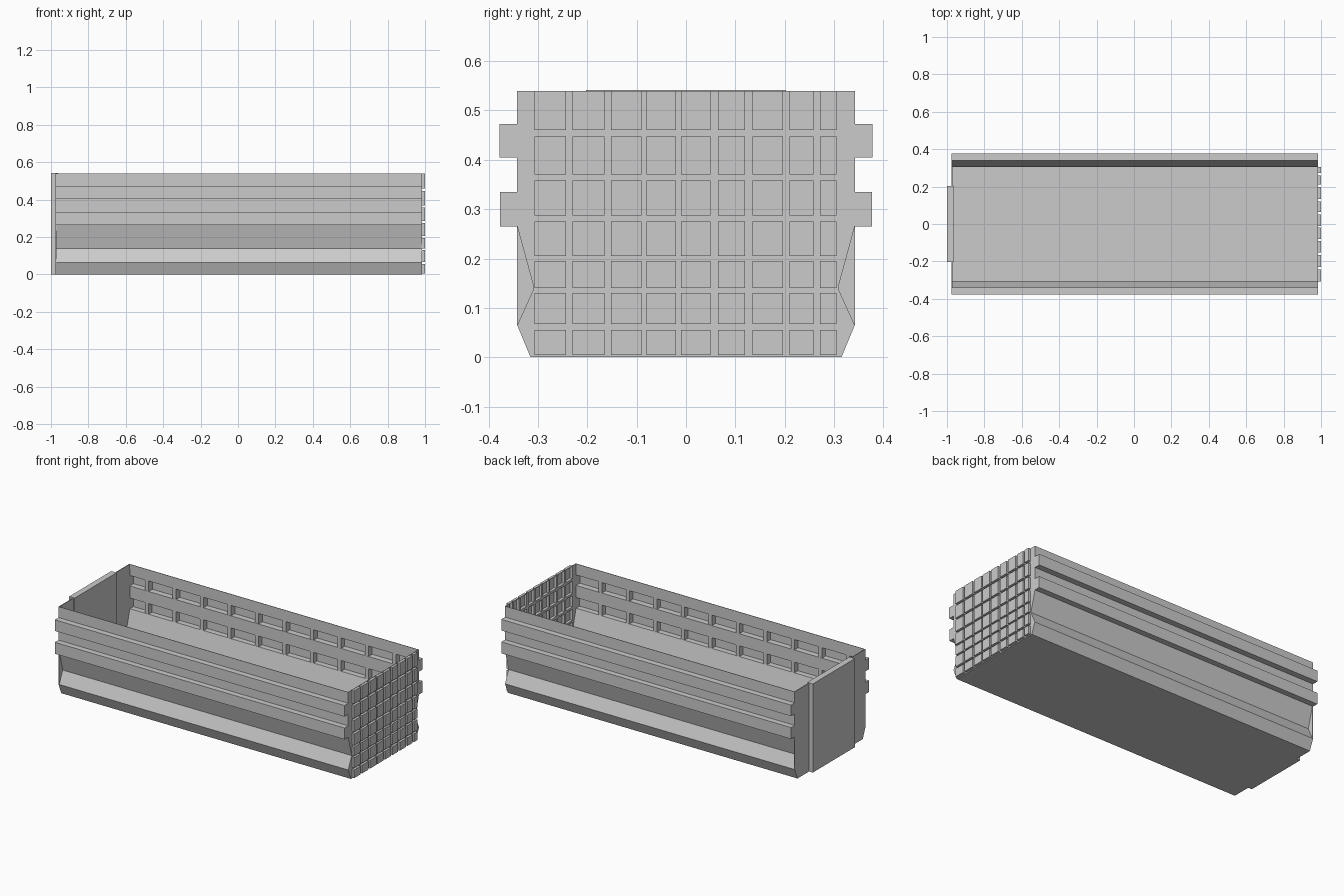
import bpy, bmesh
from mathutils import Vector

old = bpy.data.objects.get("Cube")
if old:
    bpy.data.objects.remove(old, do_unlink=True)

# One painted-steel colour
steel = bpy.data.materials.new("grey_steel")
steel.use_nodes = True
GREY = (0.6, 0.6, 0.6, 1)
steel.diffuse_color = GREY
steel.node_tree.nodes["Principled BSDF"].inputs["Base Color"].default_value = GREY

SHEET = 0.003
BACK, FRONT = -0.975, 0.985     # ends of the tub along x
TOP = 0.54

# Half section of the pressed side wall, bottom to top (y, z)
WALL = [(0.315, 0), (0.342, 0.065), (0.308, 0.14), (0.342, 0.265),
        (0.377, 0.265), (0.377, 0.335), (0.342, 0.335), (0.342, 0.405),
        (0.378, 0.405), (0.378, 0.473), (0.342, 0.473), (0.342, TOP)]


def finish(name, bm, thickness=0):
    mesh = bpy.data.meshes.new(name)
    bm.to_mesh(mesh)
    bm.free()
    mesh.materials.append(steel)
    obj = bpy.data.objects.new(name, mesh)
    bpy.context.collection.objects.link(obj)
    if thickness:
        mod = obj.modifiers.new("sheet", 'SOLIDIFY')
        mod.thickness = thickness
        mod.offset = -1
    return obj


def add_box(bm, lo, hi):
    lo, hi = Vector(lo), Vector(hi)
    verts = bmesh.ops.create_cube(bm, size=1)["verts"]
    for v in verts:
        v.co = (lo + hi) / 2 + Vector(a * b for a, b in zip(v.co, hi - lo))


def end_plate(name, outline, x0, x1):
    """Flat plate cut to a (y, z) outline, mirrored to both sides."""
    bm = bmesh.new()
    for side in (1, -1):
        face = bm.faces.new([bm.verts.new((x0, side * y, z)) for y, z in outline])
        moved = bmesh.ops.extrude_face_region(bm, geom=[face])["geom"]
        for v in moved:
            if isinstance(v, bmesh.types.BMVert):
                v.co.x = x1
    bmesh.ops.recalc_face_normals(bm, faces=bm.faces)
    return finish(name, bm)


# Pressed side walls and floor, one folded sheet
bm = bmesh.new()
section = [(-y, z) for y, z in reversed(WALL)] + WALL
rows = [[bm.verts.new((x, y, z)) for y, z in section] for x in (BACK, FRONT)]
for i in range(len(section) - 1):
    bm.faces.new((rows[0][i], rows[0][i + 1], rows[1][i + 1], rows[1][i]))
bm.normal_update()
floor_face = min(bm.faces, key=lambda f: f.calc_center_median().z)
if floor_face.normal.z > 0:
    bmesh.ops.reverse_faces(bm, faces=bm.faces)
finish("side_walls_and_floor", bm, SHEET)

# Stiffener blocks inside the two hollow rails
bm = bmesh.new()
for side in (1, -1):
    for i in range(10):
        x = -0.855 + 0.186 * i
        for z0, z1 in ((0.265, 0.335), (0.405, 0.473)):
            ys = sorted((side * 0.341, side * 0.376))
            add_box(bm, (x - 0.012, ys[0], z0), (x + 0.012, ys[1], z1))
finish("rail_stiffeners", bm)

# Pressed end panel: a sheet whose square cells are pushed outwards
columns = [(-0.307, -0.243), (-0.23, -0.165), (-0.152, -0.09), (-0.08, -0.02),
           (-0.01, 0.05), (0.065, 0.12), (0.135, 0.197), (0.21, 0.258), (0.272, 0.305)]
levels = [(0.005, 0.055), (0.067, 0.13), (0.14, 0.195), (0.205, 0.275),
          (0.287, 0.358), (0.37, 0.447), (0.46, 0.539)]
ys = [-0.309] + [y for c in columns for y in c] + [0.309]
zs = [0] + [z for c in levels for z in c] + [TOP]
bm = bmesh.new()
grid = [[bm.verts.new((FRONT, y, z)) for z in zs] for y in ys]
cells = []
for i in range(len(ys) - 1):
    for j in range(len(zs) - 1):
        face = bm.faces.new((grid[i][j], grid[i + 1][j], grid[i + 1][j + 1], grid[i][j + 1]))
        if i % 2 and j % 2:
            cells.append(face)
raised = bmesh.ops.extrude_face_region(bm, geom=cells)["geom"]
bmesh.ops.delete(bm, geom=cells, context='FACES_ONLY')
for v in raised:
    if isinstance(v, bmesh.types.BMVert):
        v.co.x = 1.0
bmesh.ops.recalc_face_normals(bm, faces=bm.faces)
bm.faces.ensure_lookup_table()
if max(bm.faces, key=lambda f: f.calc_center_median().x).normal.x < 0:
    bmesh.ops.reverse_faces(bm, faces=bm.faces)
finish("pressed_end_panel", bm, SHEET)

# Flat margins closing the wall and rail ends beside the pressed panel
end_plate("end_panel_margins", [(0.307, 0)] + WALL + [(0.307, TOP)], FRONT - SHEET, FRONT)

# Door posts at the other end
end_plate("door_posts", [(0.19, 0), (0.315, 0), (0.342, 0.065), (0.342, 0.265),
                         (0.377, 0.265), (0.377, 0.335), (0.342, 0.335), (0.342, 0.405),
                         (0.378, 0.405), (0.378, 0.473), (0.342, 0.473),
                         (0.342, TOP), (0.19, TOP)], BACK, BACK + 0.005)

# Thick door standing proud between the posts
bm = bmesh.new()
add_box(bm, (-1, -0.203, 0), (-0.963, 0.203, TOP + 0.002))
finish("end_door", bm)
